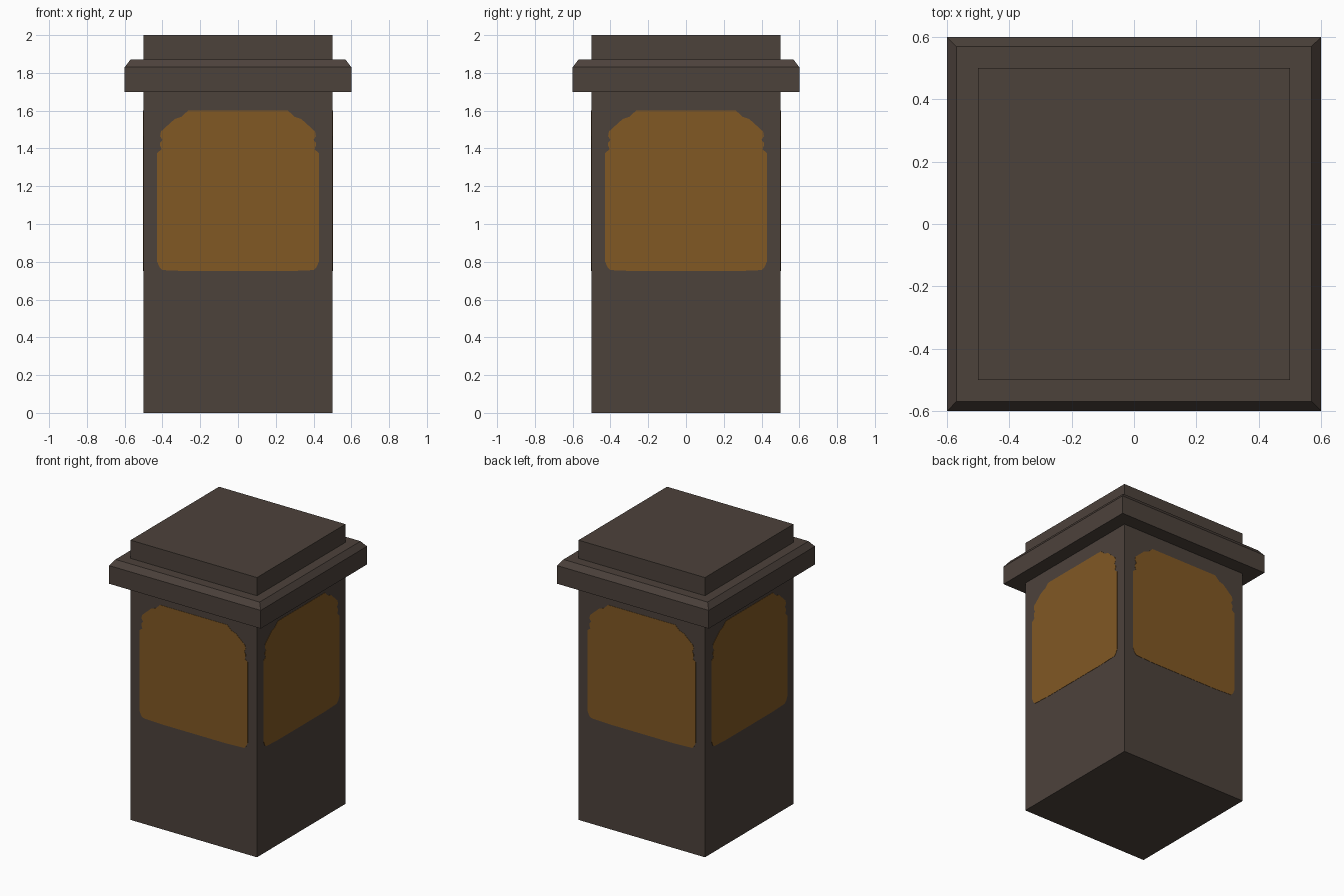
import bpy, bmesh, math
from mathutils import Matrix, Vector

if "Cube" in bpy.data.objects:
    bpy.data.objects.remove(bpy.data.objects["Cube"])


def material(name, color):
    m = bpy.data.materials.new(name)
    m.diffuse_color = (*color, 1)
    m.use_nodes = True
    m.node_tree.nodes["Principled BSDF"].inputs["Base Color"].default_value = m.diffuse_color
    return m


STONE = material("dark stone", (0.073, 0.054, 0.044))
AMBER = material("amber glass", (0.220, 0.098, 0.0175))


def finish(bm, name, mat):
    bmesh.ops.recalc_face_normals(bm, faces=bm.faces)
    mesh = bpy.data.meshes.new(name)
    bm.to_mesh(mesh)
    bm.free()
    mesh.materials.append(mat)
    ob = bpy.data.objects.new(name, mesh)
    bpy.context.collection.objects.link(ob)
    return ob


def square_stack(name, profile, bottom=False, top=False):
    """Skin square rings given as (half width, height)."""
    bm = bmesh.new()
    rings = [[bm.verts.new((sx * h, sy * h, z))
              for sx, sy in ((-1, -1), (1, -1), (1, 1), (-1, 1))]
             for h, z in profile]
    for a, b in zip(rings, rings[1:]):
        for i in range(4):
            j = (i + 1) % 4
            bm.faces.new((a[i], a[j], b[j], b[i]))
    if bottom:
        bm.faces.new(rings[0][::-1])
    if top:
        bm.faces.new(rings[-1])
    # orient outward explicitly, since the parts may be open
    mesh = bpy.data.meshes.new(name)
    bm.to_mesh(mesh)
    bm.free()
    mesh.materials.append(STONE)
    ob = bpy.data.objects.new(name, mesh)
    bpy.context.collection.objects.link(ob)


# Square post, overhanging chamfered collar and top block
square_stack("post", [(0.5, 0), (0.5, 1.7)], bottom=True)
square_stack("collar", [(0.5, 1.7), (0.6, 1.7), (0.6, 1.83), (0.57, 1.87), (0.5, 1.87)])
square_stack("top_block", [(0.5, 1.87), (0.5, 2.0)], top=True)

# Window outline, right half from bottom to top (x, z)
HALF = [(0.26, 0.75), (0.40, 0.756), (0.415, 0.77), (0.428, 0.80), (0.428, 1.376),
        (0.405, 1.395), (0.412, 1.415), (0.412, 1.43), (0.40, 1.445), (0.412, 1.465),
        (0.408, 1.49), (0.335, 1.556), (0.30, 1.567), (0.265, 1.60)]
OUTLINE = HALF + [(-x, z) for x, z in reversed(HALF)]

# A thin window plate on each of the four sides
for k, side in enumerate(("front", "right", "back", "left")):
    bm = bmesh.new()
    face = bm.faces.new([bm.verts.new((x, -0.5, z)) for x, z in OUTLINE])
    ext = bmesh.ops.extrude_face_region(bm, geom=[face])
    moved = [v for v in ext["geom"] if isinstance(v, bmesh.types.BMVert)]
    bmesh.ops.translate(bm, verts=moved, vec=Vector((0, -0.002, 0)))
    bmesh.ops.delete(bm, geom=[f for f in bm.faces if all(abs(v.co.y + 0.5) < 1e-5 for v in f.verts)],
                     context='FACES_ONLY')
    bm.transform(Matrix.Rotation(k * math.pi / 2, 4, 'Z'))
    finish(bm, side + "_window", AMBER)
